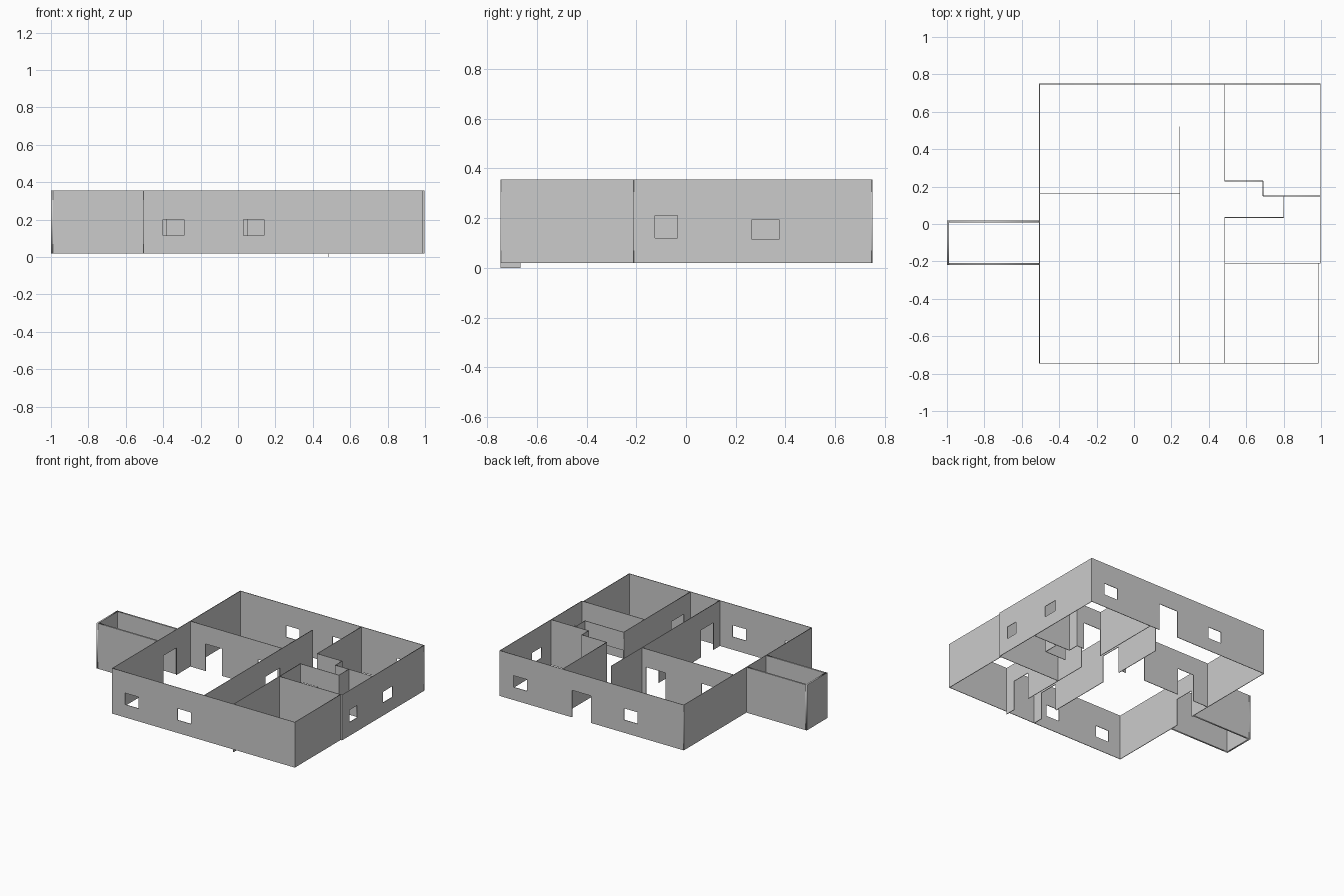
import bpy
from mathutils import Matrix

if "Cube" in bpy.data.objects:
    bpy.data.objects.remove(bpy.data.objects["Cube"])

Z0, Z1 = 0.02, 0.355      # wall bottom and top
DOOR = 0.22               # door head height
T = 0.004                 # thin wall thickness


def wall(name, axis, at, a, b, doors=(), windows=(), thick=T):
    """Upright wall along axis from a to b: notched outline for doors, holes for windows."""
    outline = [(a, Z0)]
    for d0, d1 in sorted(doors):
        outline += [(d0, Z0), (d0, DOOR), (d1, DOOR), (d1, Z0)]
    outline += [(b, Z0), (b, Z1), (a, Z1)]
    loops = [outline]
    for w0, w1, s, h in windows:
        loops.append([(w0, s), (w0, h), (w1, h), (w1, s)])
    cu = bpy.data.curves.new(name, 'CURVE')
    cu.dimensions = '2D'
    cu.fill_mode = 'BOTH'
    cu.extrude = thick / 2
    for pts in loops:
        sp = cu.splines.new('POLY')
        sp.points.add(len(pts) - 1)
        for p, (u, v) in zip(sp.points, pts):
            p.co = (u, v, 0, 1)
        sp.use_cyclic_u = True
    ob = bpy.data.objects.new(name, cu)
    bpy.context.collection.objects.link(ob)
    if axis == 'x':       # local x -> world x, local y -> world z
        ob.matrix_world = Matrix(((1, 0, 0, 0), (0, 0, -1, at), (0, 1, 0, 0), (0, 0, 0, 1)))
    else:                 # local x -> world y, local y -> world z
        ob.matrix_world = Matrix(((0, 0, 1, at), (1, 0, 0, 0), (0, 1, 0, 0), (0, 0, 0, 1)))
    bpy.ops.object.select_all(action='DESELECT')
    ob.select_set(True)
    bpy.context.view_layer.objects.active = ob
    bpy.ops.object.convert(target='MESH')
    return bpy.context.object


def box(name, lo, hi):
    bpy.ops.mesh.primitive_cube_add(size=1, location=[(l + h) / 2 for l, h in zip(lo, hi)])
    ob = bpy.context.object
    ob.name = name
    ob.scale = [h - l for l, h in zip(lo, hi)]


# Outer walls
wall("front_wall", 'x', -0.745, -0.505, 0.987,
     windows=[(-0.4, -0.29, 0.115, 0.2), (0.03, 0.14, 0.115, 0.2)])
wall("back_wall", 'x', 0.748, -0.505, 0.998, doors=[(0.25, 0.405)],
     windows=[(-0.13, -0.02, 0.115, 0.2), (0.775, 0.885, 0.115, 0.2)])
wall("left_wall", 'y', -0.505, -0.745, 0.75, doors=[(-0.15, 0.0)])
wall("right_wall_front", 'y', 0.985, -0.745, -0.21)
wall("right_wall_back", 'y', 0.996, -0.21, 0.75,
     windows=[(-0.125, -0.035, 0.12, 0.21), (0.265, 0.375, 0.115, 0.195)])

# Side porch with thicker walls
wall("porch_end", 'y', -0.994, -0.22, 0.02, thick=0.012)
for n, y in (("porch_front", -0.214), ("porch_back", 0.014)):
    wall(n, 'x', y, -0.988, -0.507, thick=0.012)

# Hall walls
wall("living_partition", 'x', 0.165, -0.505, 0.245, doors=[(-0.38, -0.245), (0.05, 0.21)])
wall("hall_left", 'y', 0.245, -0.743, 0.52, doors=[(-0.665, -0.52), (-0.03, 0.135)])
wall("hall_right_front", 'y', 0.485, -0.743, 0.035, doors=[(-0.665, -0.52)])
wall("hall_right_back", 'y', 0.485, 0.23, 0.746)
box("door_jamb_foot", (0.483, -0.747, 0.0), (0.487, -0.667, Z0))

# Right-hand rooms and the passage between them
wall("front_room_partition", 'x', -0.21, 0.485, 0.996)
wall("passage_front", 'x', 0.035, 0.485, 0.8, doors=[(0.487, 0.63)])
wall("passage_back", 'x', 0.23, 0.485, 0.69, doors=[(0.487, 0.63)])
wall("passage_jog", 'y', 0.69, 0.15, 0.23)
wall("passage_end", 'y', 0.8, 0.035, 0.15)
wall("bedroom_partition", 'x', 0.15, 0.69, 0.996)
